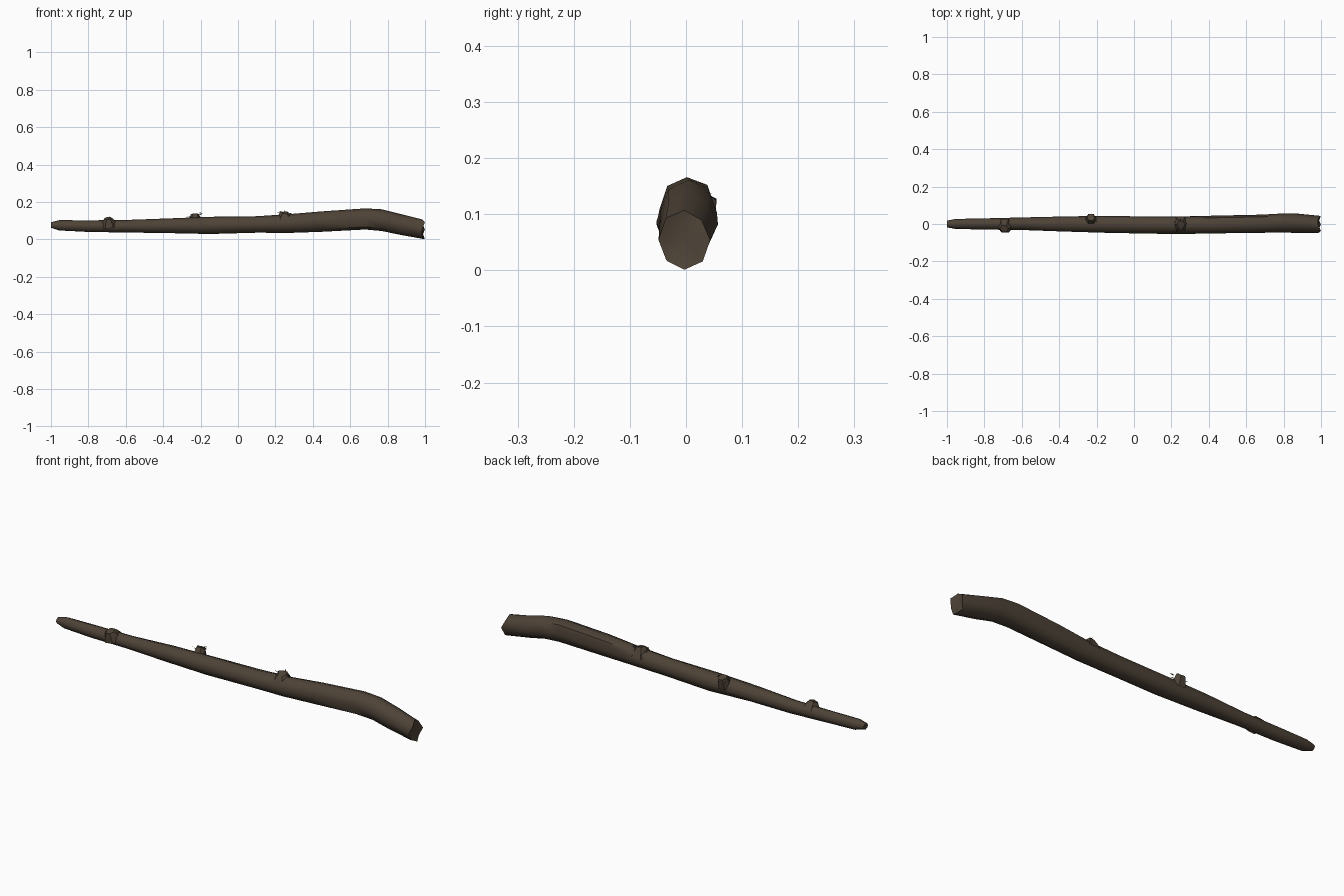
import bpy, bmesh, math, random
from mathutils import Vector

if "Cube" in bpy.data.objects:
    bpy.data.objects.remove(bpy.data.objects["Cube"])

random.seed(4)
bark = bpy.data.materials.new("bark")
bark.diffuse_color = (0.075, 0.055, 0.038, 1)
bark.use_nodes = True
bark.node_tree.nodes["Principled BSDF"].inputs["Base Color"].default_value = bark.diffuse_color
SIDES = 8


def finish(name, bm, angle=50):
    bmesh.ops.recalc_face_normals(bm, faces=bm.faces[:])
    me = bpy.data.meshes.new(name)
    bm.to_mesh(me)
    bm.free()
    ob = bpy.data.objects.new(name, me)
    bpy.context.collection.objects.link(ob)
    me.materials.append(bark)
    bpy.ops.object.select_all(action='DESELECT')
    ob.select_set(True)
    bpy.context.view_layer.objects.active = ob
    bpy.ops.object.shade_smooth_by_angle(angle=math.radians(angle))
    return ob


def skin(bm, rings):
    n = len(rings[0])
    for a, b in zip(rings, rings[1:]):
        for i in range(n):
            j = (i + 1) % n
            bm.faces.new((a[i], a[j], b[j], b[i]))


# trunk: x, bottom z, top z, min y, max y
stations = [
    (-1.00, .062, .092, -.018, .018), (-.955, .048, .103, -.026, .027),
    (-.80, .040, .102, -.030, .030), (-.60, .037, .104, -.032, .035),
    (-.38, .034, .112, -.040, .040), (-.15, .029, .121, -.047, .044),
    (.10, .036, .124, -.052, .039), (.28, .035, .136, -.053, .041),
    (.45, .041, .150, -.050, .045), (.68, .053, .166, -.047, .050),
    (.77, .045, .161, -.046, .055), (.86, .026, .138, -.047, .057),
    (.985, .001, .107, -.049, .043)]
bm = bmesh.new()
rings = []
for k, (x, z0, z1, y0, y1) in enumerate(stations):
    ring = []
    for i in range(SIDES):
        a = 2 * math.pi * i / SIDES
        f = 1.0 if i % 2 == 0 else random.uniform(.94, 1.08)
        ring.append(bm.verts.new((x, (y0 + y1) / 2 + f * (y1 - y0) / 2 * math.cos(a),
                                  (z0 + z1) / 2 + f * (z1 - z0) / 2 * math.sin(a))))
    rings.append(ring)
# ragged thick end
for i, v in enumerate(rings[-1]):
    v.co.x += .014 if i % 3 == 0 else 0
skin(bm, rings)
bm.faces.new(rings[0])
tip = bm.verts.new((.982, -.003, .054))
for i in range(SIDES):
    bm.faces.new((rings[-1][i], rings[-1][(i + 1) % SIDES], tip))
finish("trunk", bm)


# broken branch stubs on the upper side
def stub(name, base, direction, length, r0, r1, jag):
    d = Vector(direction).normalized()
    u = d.cross(Vector((0, 1, 0))).normalized()
    v = d.cross(u)
    bm = bmesh.new()
    rings = []
    for t, r in ((0, r0), (.6, (r0 + r1) / 2), (1, r1)):
        ring = []
        for i in range(6):
            a = math.tau * i / 6
            h = t * length + (jag * random.uniform(-1, 1) if t == 1 else 0)
            ring.append(bm.verts.new(Vector(base) + d * h + (u * math.cos(a) + v * math.sin(a)) * r))
        rings.append(ring)
    skin(bm, rings)
    bm.faces.new(rings[-1])
    finish(name, bm, 35)


stub("branch_stub_thin_end", (-.69, -.008, .075), (-.1, -.40, .9), .042, .045, .022, .003)
stub("branch_stub_middle", (-.23, .018, .085), (0, .35, .9), .052, .036, .022, .006)
stub("branch_stub_thick_end", (.25, -.003, .10), (0, 0, 1), .046, .050, .022, .007)


# loose splinters around the two broken stubs
def splinters(name, centre, count):
    bm = bmesh.new()
    for _ in range(count):
        a = random.uniform(0, math.tau)
        p = Vector(centre) + Vector((math.cos(a) * .028, math.sin(a) * .016, random.uniform(-.016, .006)))
        d = Vector((math.cos(a), math.sin(a) * .5, random.uniform(-.3, .5))) * .018
        w = Vector((-math.sin(a), 0, .8)) * .003
        q = [bm.verts.new(c) for c in (p - w, p + w, p + d)]
        bm.faces.new(q)
    finish(name, bm)


splinters("splinters_middle", (-.23, .025, .135), 10)
splinters("splinters_thick_end", (.25, 0, .145), 10)
